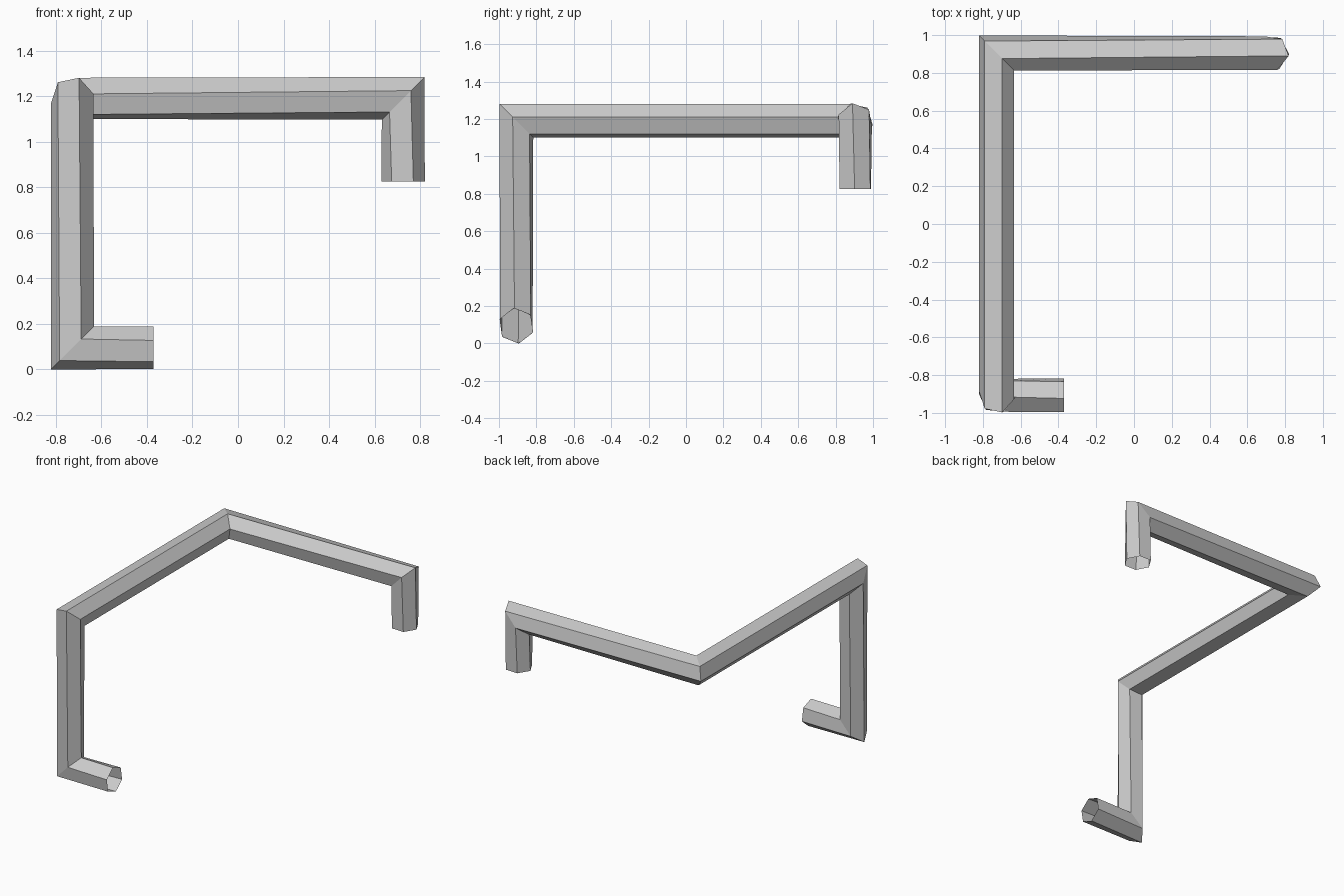
import bpy, bmesh
from math import cos, sin, radians
from mathutils import Vector

if "Cube" in bpy.data.objects:
    bpy.data.objects.remove(bpy.data.objects["Cube"])

SIDES, RADIUS = 6, 0.095

# Centre line of the bent pipe, with the slight twist (degrees) of each ring
path = [((-0.37, -0.907, 0.095), -80),
        ((-0.727, -0.907, 0.095), -84),
        ((-0.727, -0.907, 1.19), -78),
        ((-0.727, 0.905, 1.19), -78),
        ((0.725, 0.905, 1.19), -69),
        ((0.725, 0.905, 0.825), -62)]
points = [Vector(p) for p, _ in path]
dirs = [(b - a).normalized() for a, b in zip(points, points[1:])]


def mitred_rings(bm):
    """One hexagonal ring per path point, slid onto the corner's mitre plane."""
    u, v = Vector((0, 1, 0)), Vector((0, 0, 1))
    rings = []
    for i, (p, (_, twist)) in enumerate(zip(points, path)):
        d = dirs[max(i - 1, 0)]
        e = dirs[min(i, len(dirs) - 1)]
        n = d + e
        ring = []
        for k in range(SIDES):
            a = radians(twist + 360 * k / SIDES)
            o = (u * cos(a) + v * sin(a)) * RADIUS
            ring.append(bm.verts.new(p + o - d * (o.dot(n) / d.dot(n))))
        rings.append(ring)
        turn = d.rotation_difference(e)
        u, v = turn @ u, turn @ v
    return rings


# Open-ended pipe skin between the rings
bm = bmesh.new()
rings = mitred_rings(bm)
for r, s in zip(rings, rings[1:]):
    for k in range(SIDES):
        j = (k + 1) % SIDES
        bm.faces.new((r[k], r[j], s[j], s[k]))
bmesh.ops.recalc_face_normals(bm, faces=bm.faces)
mesh = bpy.data.meshes.new("bent_pipe")
bm.to_mesh(mesh)
bm.free()
pipe = bpy.data.objects.new("bent_pipe", mesh)
bpy.context.collection.objects.link(pipe)
